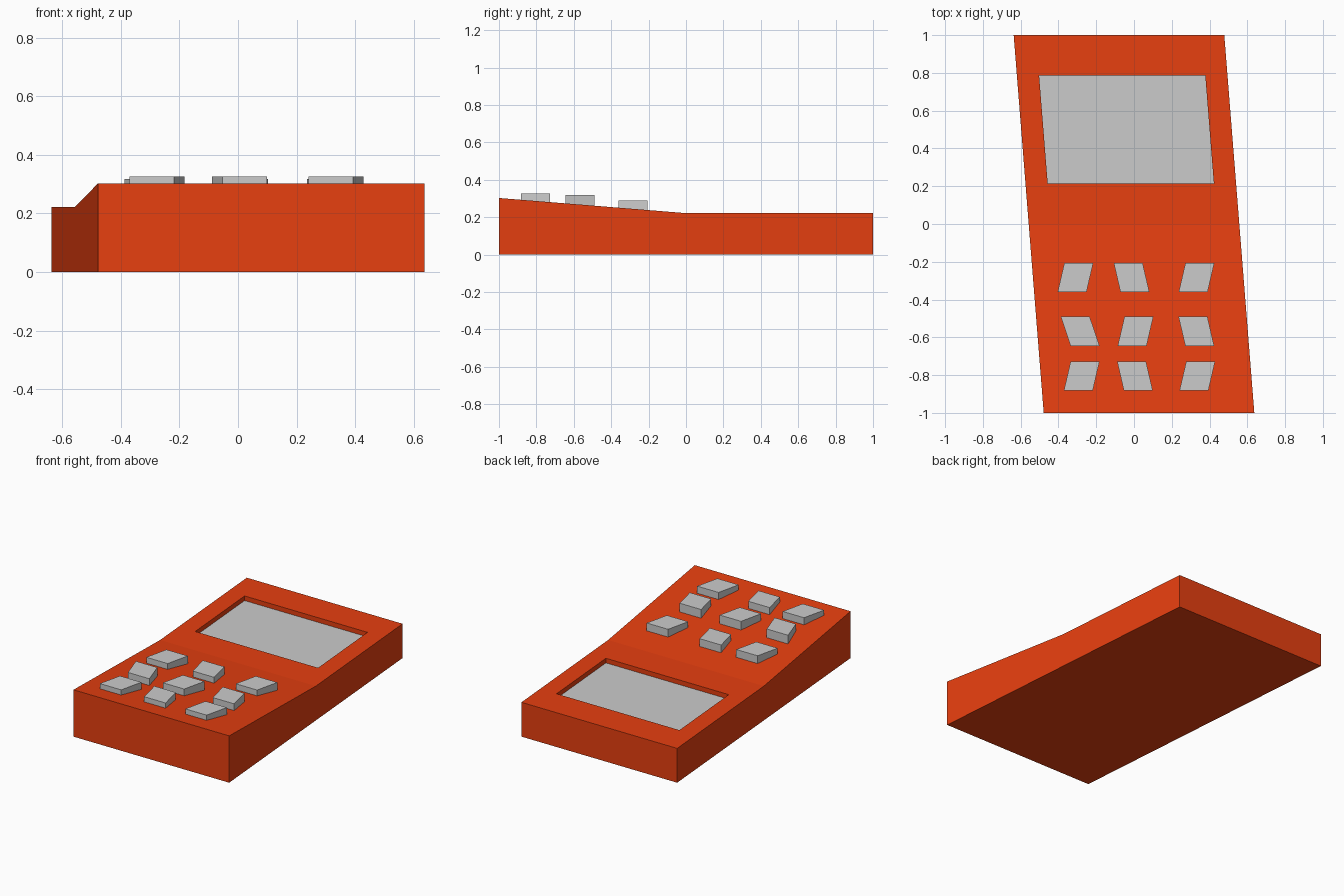
import bpy, bmesh

if "Cube" in bpy.data.objects:
    bpy.data.objects.remove(bpy.data.objects["Cube"])

LEAN = -0.0795          # sideways slant of the whole case per unit of y
HALF_W = 0.5575


def add_object(name, bm, mat=None):
    bmesh.ops.recalc_face_normals(bm, faces=bm.faces)
    mesh = bpy.data.meshes.new(name)
    bm.to_mesh(mesh)
    bm.free()
    if mat:
        mesh.materials.append(mat)
    obj = bpy.data.objects.new(name, mesh)
    bpy.context.collection.objects.link(obj)
    return obj


def slanted_block(name, cx, cy, width, depth, z0, z1, shift):
    """Box whose back edge is moved by +shift and front edge by -shift in x."""
    bm = bmesh.new()
    bmesh.ops.create_cube(bm, size=1)
    for v in bm.verts:
        v.co = (cx + v.co.x * width + 2 * v.co.y * shift,
                cy + v.co.y * depth,
                z1 if v.co.z > 0 else z0)
    return add_object(name, bm)


orange = bpy.data.materials.new("orange_plastic")
orange.diffuse_color = (0.8, 0.05, 0.005, 1)
orange.use_nodes = True
orange.node_tree.nodes["Principled BSDF"].inputs["Base Color"].default_value = orange.diffuse_color

# Case: side profile extruded across the width
profile = [(-1, 0), (1, 0), (1, 0.222), (0, 0.222), (-1, 0.303)]
bm = bmesh.new()
side = bm.faces.new([bm.verts.new((-HALF_W, y, z)) for y, z in profile])
ext = bmesh.ops.extrude_face_region(bm, geom=[side], use_keep_orig=True)
for v in ext["geom"]:
    if isinstance(v, bmesh.types.BMVert):
        v.co.x = HALF_W
bmesh.ops.recalc_face_normals(bm, faces=bm.faces)

# Screen recess: inset the flat rear top panel, then push it down
panel = next(f for f in bm.faces
             if f.normal.z > 0.9 and f.calc_center_median().y > 0.4)
bmesh.ops.inset_region(bm, faces=[panel], thickness=0.05)
for v in panel.verts:
    v.co.x = 0.44 if v.co.x > 0 else -0.44
    v.co.y = 0.785 if v.co.y > 0.5 else 0.215
floor = bmesh.ops.extrude_discrete_faces(bm, faces=[panel])["faces"][0]
for v in floor.verts:
    v.co.z -= 0.035
for v in bm.verts:
    v.co.x += LEAN * v.co.y
add_object("case", bm, orange)

# Screen plate lying in the recess
slanted_block("screen", LEAN * 0.5, 0.5, 0.88, 0.57, 0.187, 0.192, LEAN * 0.285)

# Keys: (row centre y, top z, [(centre x, slant) ...])
rows = [
    (-0.283, 0.289, [(-0.310, 0.018), (-0.013, -0.018), (0.331, 0.018)]),
    (-0.568, 0.318, [(-0.285, -0.026), (0.008, 0.018), (0.330, -0.018)]),
    (-0.805, 0.327, [(-0.277, 0.018), (0.005, -0.018), (0.335, 0.018)]),
]
for r, (y, top, keys) in enumerate(rows, 1):
    for c, (x, slant) in enumerate(keys, 1):
        slanted_block(f"key_{r}_{c}", x, y, 0.153, 0.155, top - 0.1, top, slant)
